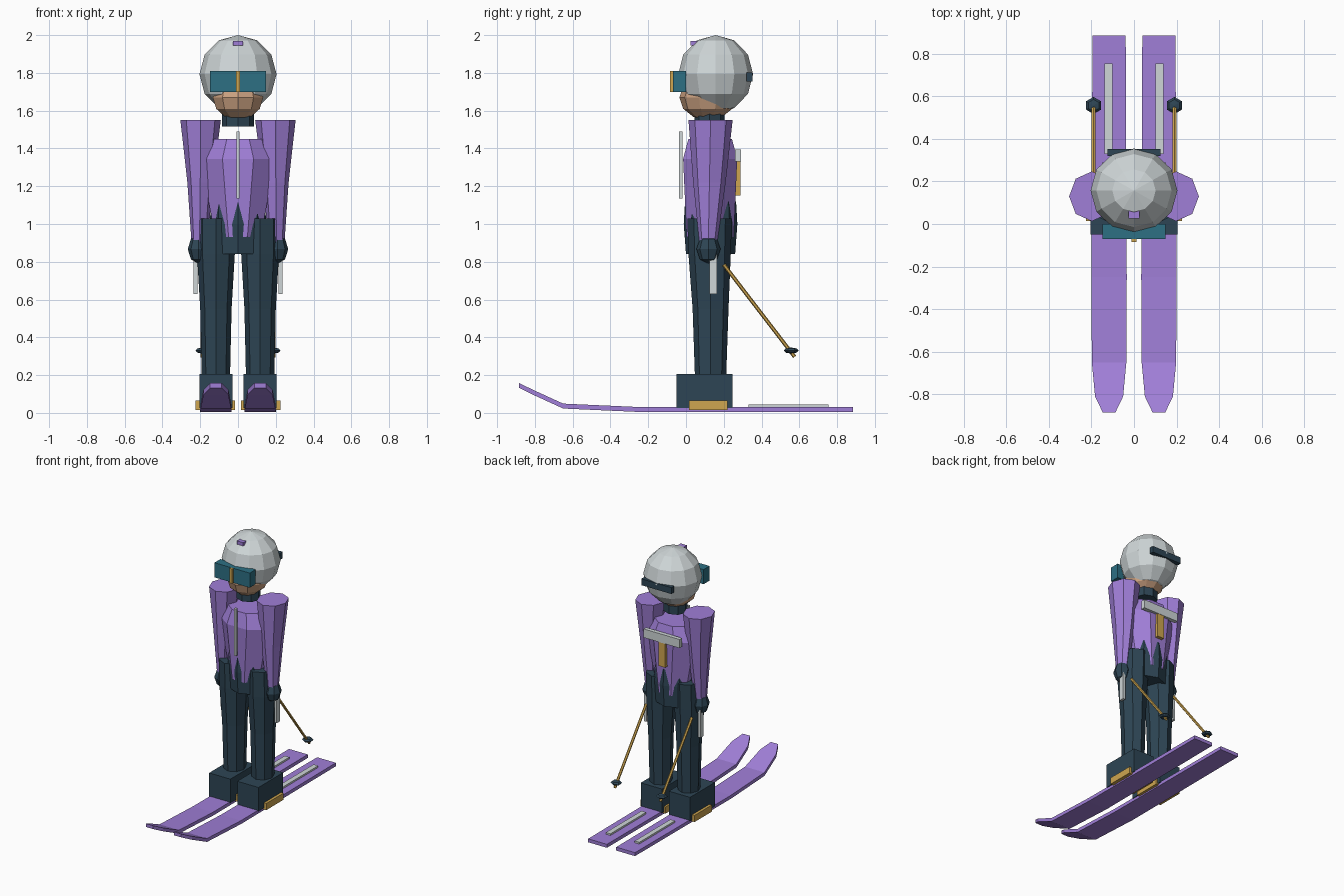
import bpy
import bmesh
from math import pi, cos, sin
from mathutils import Vector, Matrix

cube = bpy.data.objects.get("Cube")
if cube:
    bpy.data.objects.remove(cube, do_unlink=True)


def material(name, colour):
    mat = bpy.data.materials.new(name)
    mat.use_nodes = True
    rgba = (*colour, 1)
    mat.diffuse_color = rgba
    mat.node_tree.nodes["Principled BSDF"].inputs["Base Color"].default_value = rgba
    return mat


PURPLE = material("purple", (0.35, 0.21, 0.68))
NAVY = material("navy", (0.027, 0.06, 0.09))
PALE = material("pale grey", (0.62, 0.67, 0.68))
GOLD = material("gold", (0.62, 0.38, 0.08))
TEAL = material("teal", (0.026, 0.16, 0.23))
SKIN = material("skin", (0.6, 0.36, 0.22))


def finish(name, bm, mat):
    bmesh.ops.recalc_face_normals(bm, faces=bm.faces)
    mesh = bpy.data.meshes.new(name)
    bm.to_mesh(mesh)
    bm.free()
    mesh.materials.append(mat)
    obj = bpy.data.objects.new(name, mesh)
    bpy.context.collection.objects.link(obj)
    return obj


def box(name, mat, x, y, z):
    """Box from (low, high) ranges on each axis."""
    lows, highs = Vector((x[0], y[0], z[0])), Vector((x[1], y[1], z[1]))
    bm = bmesh.new()
    bmesh.ops.create_cube(bm, size=1)
    bmesh.ops.scale(bm, vec=highs - lows, verts=bm.verts)
    bmesh.ops.translate(bm, vec=(lows + highs) / 2, verts=bm.verts)
    return finish(name, bm, mat)


def ball(name, mat, centre, radii, segments, rings):
    bm = bmesh.new()
    bmesh.ops.create_uvsphere(bm, u_segments=segments, v_segments=rings, radius=1)
    bmesh.ops.scale(bm, vec=radii, verts=bm.verts)
    bmesh.ops.translate(bm, vec=centre, verts=bm.verts)
    return finish(name, bm, mat)


def loft(name, mat, loops):
    """Skin a list of equal-length point loops and cap both ends."""
    bm = bmesh.new()
    rows = [[bm.verts.new(p) for p in loop] for loop in loops]
    count = len(rows[0])
    for a, b in zip(rows, rows[1:]):
        for i in range(count):
            j = (i + 1) % count
            bm.faces.new((a[i], a[j], b[j], b[i]))
    bm.faces.new(rows[0])
    bm.faces.new(rows[-1])
    return finish(name, bm, mat)


def limb(name, mat, rings, phase=0.0, sides=8):
    """Tapered body part; each ring is (x, y, z, x radius, y radius)."""
    angles = [2 * pi * (i + phase) / sides for i in range(sides)]
    return loft(name, mat, [[(x + rx * cos(a), y + ry * sin(a), z) for a in angles]
                            for x, y, z, rx, ry in rings])


def rod(name, mat, start, end, radius):
    start, end = Vector(start), Vector(end)
    axis = end - start
    bm = bmesh.new()
    bmesh.ops.create_cone(bm, cap_ends=True, segments=6, radius1=radius,
                          radius2=radius, depth=axis.length)
    turn = axis.to_track_quat("Z", "Y").to_matrix().to_4x4()
    bmesh.ops.transform(bm, matrix=Matrix.Translation((start + end) / 2) @ turn,
                        verts=bm.verts)
    return finish(name, bm, mat)


def span(centre, half):
    return (centre - half, centre + half)


# Head, helmet and goggles
ball("helmet", PALE, (0, 0.157, 1.793), (0.204, 0.198, 0.207), 12, 6)
ball("face", SKIN, (0, 0.115, 1.67), (0.14, 0.15, 0.12), 10, 6)
limb("neck", NAVY, [(0, 0.125, 1.515, 0.085, 0.08), (0, 0.125, 1.62, 0.085, 0.08)])
box("goggles", TEAL, span(0, 0.147), (-0.07, 0.0), (1.7, 1.81))
box("goggle_stripe", GOLD, span(0, 0.011), (-0.085, -0.068), (1.7, 1.81))
box("goggle_strap", NAVY, span(0, 0.125), (0.32, 0.353), (1.755, 1.803))
box("helmet_badge", PURPLE, span(0, 0.026), (0.025, 0.065), (1.945, 1.97))

# Jacket and hips, with alternating facets that make the jagged hem
limb("jacket", PURPLE, [(0, 0.128, 0.93, 0.13, 0.135),
                        (0, 0.128, 1.345, 0.215, 0.155),
                        (0, 0.128, 1.45, 0.155, 0.125)], phase=0.5)
limb("hips", NAVY, [(0, 0.13, 0.84, 0.145, 0.13),
                    (0, 0.13, 1.0, 0.15, 0.142),
                    (0, 0.13, 1.12, 0.142, 0.135)])
box("zip", PALE, span(0, 0.008), (-0.037, -0.018), (1.135, 1.49))
box("back_band", PALE, span(0, 0.15), (0.26, 0.29), (1.33, 1.395))
box("back_stripe", GOLD, span(0, 0.028), (0.262, 0.288), (1.15, 1.335))

# Ski stations from tail to tip: y, half width, underside height
SKI = [(0.885, 0.078, 0.005), (-0.25, 0.083, 0.005), (-0.65, 0.081, 0.023),
       (-0.81, 0.066, 0.096), (-0.885, 0.03, 0.133)]

for side, s in (("left", 1), ("right", -1)):
    # Arm, hand and pole
    limb(side + "_arm", PURPLE, [(s * 0.198, 0.13, 1.55, 0.107, 0.117),
                                 (s * 0.2, 0.124, 1.22, 0.068, 0.086),
                                 (s * 0.204, 0.118, 0.9, 0.042, 0.047)])
    ball(side + "_glove", NAVY, (s * 0.208, 0.119, 0.867), (0.058, 0.064, 0.077), 8, 4)
    box(side + "_grip", PALE, span(s * 0.225, 0.01), (0.125, 0.163), (0.63, 0.84))
    rod(side + "_pole", GOLD, (s * 0.19, 0.2, 0.785), (s * 0.19, 0.575, 0.297), 0.01)
    ball(side + "_basket", NAVY, (s * 0.19, 0.557, 0.33), (0.04, 0.04, 0.016), 6, 4)

    # Leg and boot
    x = s * 0.117
    limb(side + "_leg", NAVY, [(x, 0.13, 0.2, 0.075, 0.083),
                               (x, 0.13, 0.55, 0.083, 0.095),
                               (x, 0.125, 0.84, 0.1, 0.112),
                               (x, 0.125, 1.03, 0.1, 0.118)])
    box(side + "_boot", NAVY, span(x, 0.088), (-0.05, 0.245), (0.025, 0.205))

    # Ski, binding and tail strip
    loft(side + "_ski", PURPLE, [[(x - w, y, z), (x + w, y, z),
                                  (x + w, y, z + 0.026), (x - w, y, z + 0.026)]
                                 for y, w, z in SKI])
    box(side + "_binding", GOLD, span(x + s * 0.003, 0.105), (0.015, 0.22), (0.015, 0.065))
    box(side + "_ski_strip", PALE, span(s * 0.12, 0.019), (0.33, 0.755), (0.028, 0.044))
